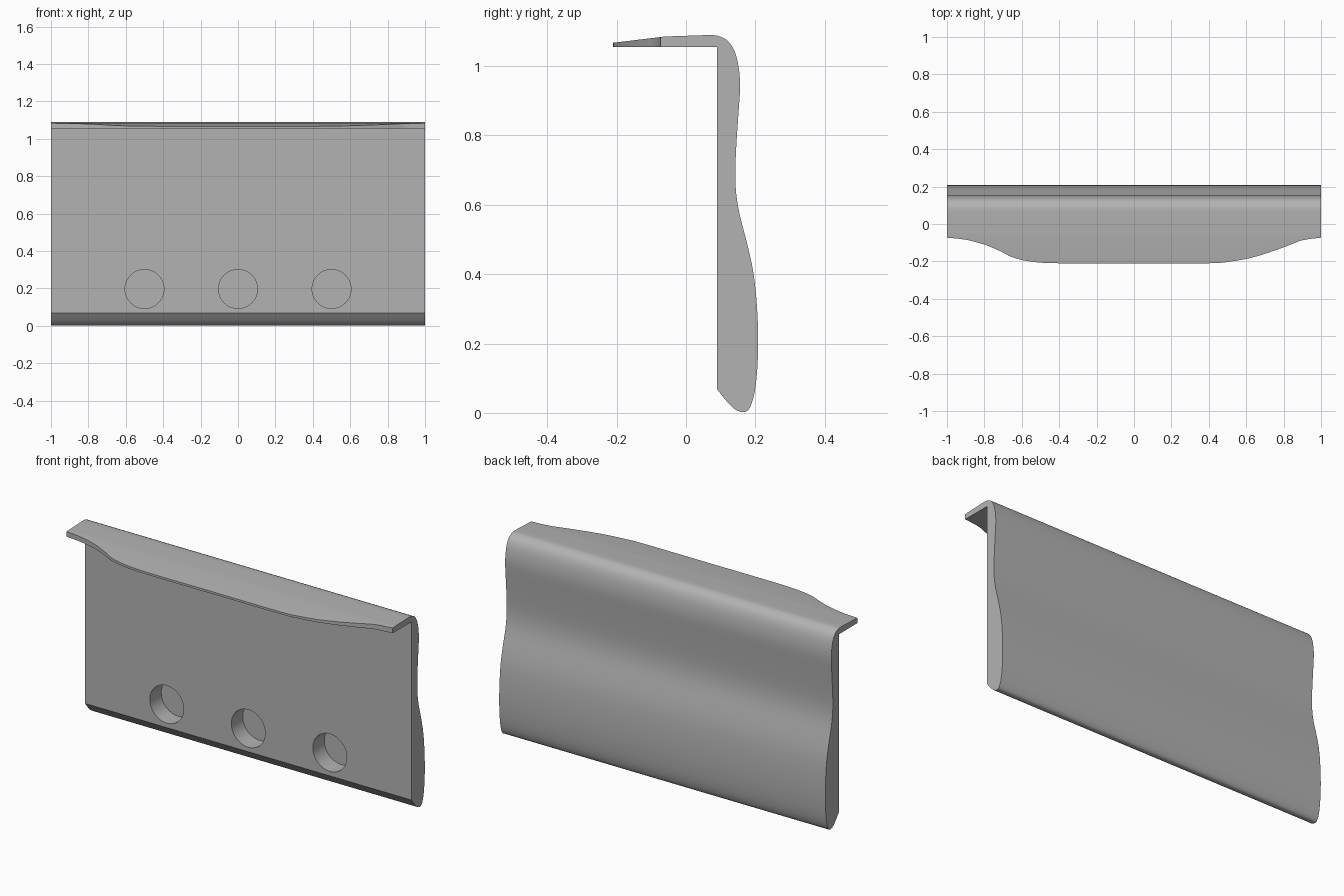
import bpy, bmesh, math
from mathutils import Vector

cube = bpy.data.objects.get("Cube")
if cube:
    bpy.data.objects.remove(cube, do_unlink=True)

grey = bpy.data.materials.new("grey")
grey.use_nodes = True
colour = (0.45, 0.45, 0.45, 1)
grey.diffuse_color = colour
grey.node_tree.nodes["Principled BSDF"].inputs["Base Color"].default_value = colour


def smooth_path(points, steps):
    """Catmull-Rom curve through 2D points."""
    p = [Vector(q) for q in points]
    p = [2 * p[0] - p[1]] + p + [2 * p[-1] - p[-2]]
    out = []
    for a, b, c, d in zip(p, p[1:], p[2:], p[3:]):
        for i in range(steps):
            t = i / steps
            out.append(0.5 * (2 * b + (c - a) * t + (2 * a - 5 * b + 4 * c - d) * t ** 2
                              + (3 * b - a - 3 * c + d) * t ** 3))
    return out + [p[-2]]


# Wavy back, from the bottom front edge round to the top lip (y, z)
back = smooth_path([
    (.09, .068), (.115, .036), (.14, .011), (.165, .002), (.183, .013), (.197, .055),
    (.205, .12), (.208, .2), (.205, .3), (.195, .4), (.177, .485), (.155, .57),
    (.145, .63), (.142, .69), (.145, .77), (.151, .86), (.156, .94), (.152, .995),
    (.141, 1.04), (.123, 1.07), (.1, 1.084), (.075, 1.089), (0, 1.087), (-.06, 1.085)], 3)

# Front edge of the lip (x, y)
lip_edge = smooth_path([
    (-1, -.073), (-.9, -.084), (-.8, -.11), (-.72, -.143), (-.65, -.178), (-.55, -.201),
    (-.4, -.21), (0, -.21), (.4, -.21), (.52, -.2), (.62, -.182), (.72, -.153),
    (.82, -.117), (.9, -.087), (1, -.073)], 4)

# Main plate: the side profile swept across, its lip following the edge curve
bm = bmesh.new()
rings = []
for x, y in lip_edge:
    top_z = 1.085 - 0.12 * (-0.06 - y)
    profile = [(.09, 1.055)] + [tuple(q) for q in back] + [(y, top_z), (y, 1.055)]
    rings.append([bm.verts.new((x, py, pz)) for py, pz in profile])
for a, b in zip(rings, rings[1:]):
    for i in range(len(a)):
        j = (i + 1) % len(a)
        bm.faces.new((a[i], a[j], b[j], b[i]))
bm.faces.new(rings[0])
bm.faces.new(rings[-1])
bmesh.ops.recalc_face_normals(bm, faces=bm.faces)
mesh = bpy.data.meshes.new("lipped_plate")
bm.to_mesh(mesh)
bm.free()
plate = bpy.data.objects.new("lipped_plate", mesh)
bpy.context.collection.objects.link(plate)
mesh.materials.append(grey)

# Three blind round holes in the front
for x in (-0.5, 0, 0.5):
    bpy.ops.mesh.primitive_cylinder_add(vertices=64, radius=0.104, depth=0.2,
                                        location=(x, 0.09, 0.197),
                                        rotation=(math.pi / 2, 0, 0))
    cutter = bpy.context.object
    cutter.name = "hole_cutter"
    cutter.data.materials.append(grey)
    cut = plate.modifiers.new("hole", "BOOLEAN")
    cut.operation = 'DIFFERENCE'
    cut.solver = 'EXACT'
    cut.object = cutter
    bpy.ops.object.select_all(action='DESELECT')
    plate.select_set(True)
    bpy.context.view_layer.objects.active = plate
    bpy.ops.object.modifier_apply(modifier=cut.name)
    bpy.data.objects.remove(cutter, do_unlink=True)

bpy.ops.object.shade_smooth_by_angle(angle=math.radians(30))
